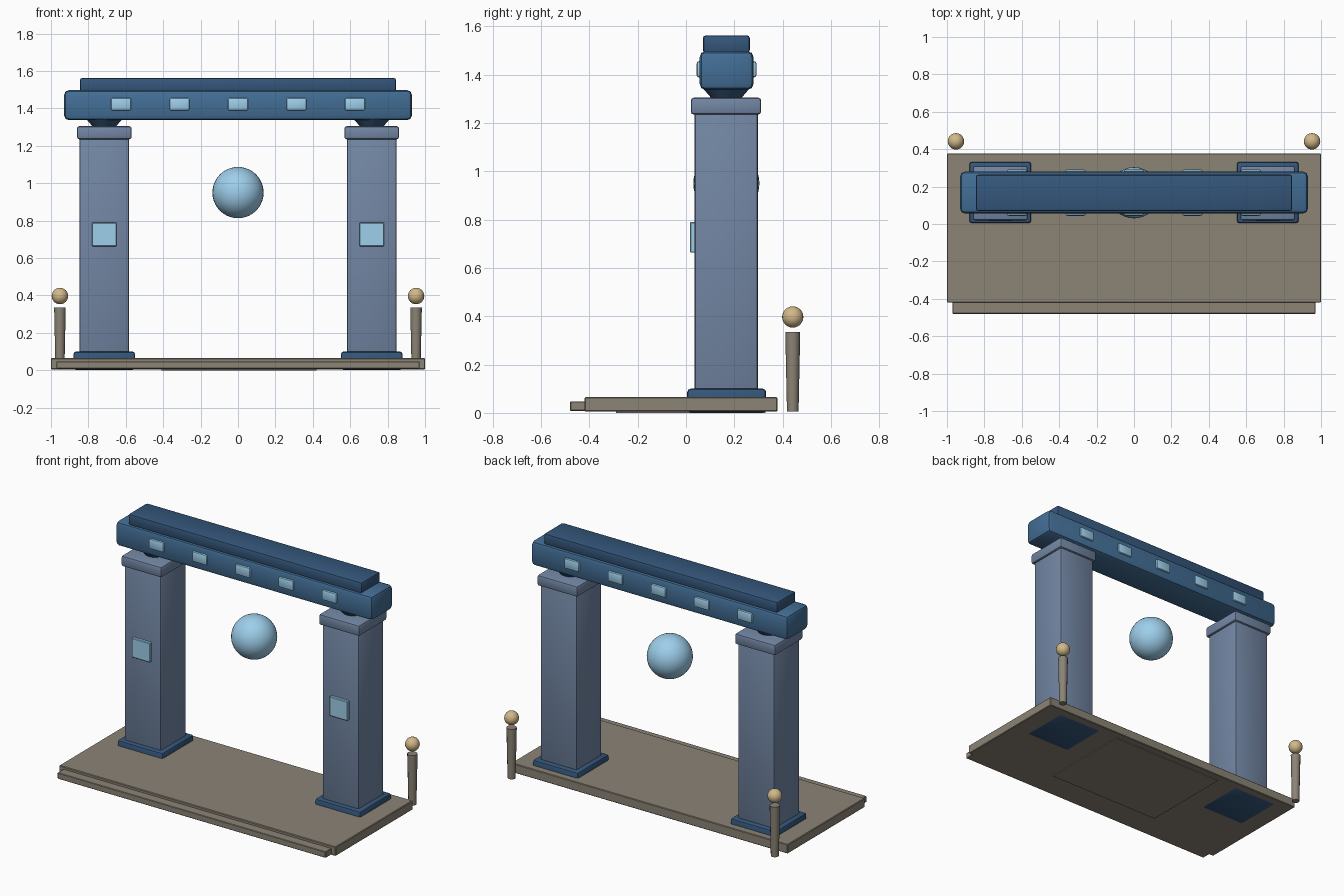
import bpy, bmesh
from mathutils import Matrix, Vector

if "Cube" in bpy.data.objects:
    bpy.data.objects.remove(bpy.data.objects["Cube"])


def material(name, rgb):
    m = bpy.data.materials.new(name)
    m.diffuse_color = (*rgb, 1)
    m.use_nodes = True
    m.node_tree.nodes["Principled BSDF"].inputs["Base Color"].default_value = m.diffuse_color
    return m


STONE = material("blue_grey_stone", (0.17, 0.24, 0.37))
BEAM = material("blue_beam", (0.055, 0.155, 0.30))
TRIM = material("dark_blue_trim", (0.035, 0.095, 0.20))
GLOW = material("pale_blue_glow", (0.34, 0.62, 0.83))
EARTH = material("warm_grey_floor", (0.26, 0.23, 0.18))
LAMP = material("tan_lamp", (0.64, 0.48, 0.25))


def finish(name, bm, mat, smooth=True):
    bmesh.ops.recalc_face_normals(bm, faces=bm.faces[:])
    me = bpy.data.meshes.new(name)
    bm.to_mesh(me)
    bm.free()
    me.materials.append(mat)
    ob = bpy.data.objects.new(name, me)
    bpy.context.collection.objects.link(ob)
    if smooth:
        bpy.ops.object.select_all(action='DESELECT')
        ob.select_set(True)
        bpy.context.view_layer.objects.active = ob
        bpy.ops.object.shade_smooth_by_angle(angle=0.6)
    return ob


def box(name, xs, ys, zs, mat, bevel=0.0, segments=2):
    lo, hi = Vector((xs[0], ys[0], zs[0])), Vector((xs[1], ys[1], zs[1]))
    bm = bmesh.new()
    bmesh.ops.create_cube(bm, size=1, matrix=Matrix.Translation((lo + hi) / 2)
                          @ Matrix.Diagonal((*(hi - lo), 1)))
    if bevel:
        bmesh.ops.bevel(bm, geom=bm.edges[:], offset=bevel, segments=segments,
                        profile=0.5, affect='EDGES')
    return finish(name, bm, mat, bool(bevel))


def cone(name, x, y, z0, z1, r0, r1, mat, sides):
    bm = bmesh.new()
    bmesh.ops.create_cone(bm, cap_ends=True, segments=sides, radius1=r0, radius2=r1,
                          depth=z1 - z0, matrix=Matrix.Translation((x, y, (z0 + z1) / 2)))
    return finish(name, bm, mat)


def ball(name, x, y, z, r, mat, u, v):
    bm = bmesh.new()
    bmesh.ops.create_uvsphere(bm, u_segments=u, v_segments=v, radius=r,
                              matrix=Matrix.Translation((x, y, z)))
    return finish(name, bm, mat)


# Floor slab, front step and the underside panel
box("floor_slab", (-1, 1), (-0.42, 0.378), (0.005, 0.065), EARTH, 0.004, 1)
box("front_step", (-0.97, 0.97), (-0.48, -0.40), (0.008, 0.048), EARTH, 0.003, 1)
box("under_panel", (-0.41, 0.42), (-0.29, 0.33), (0, 0.03), EARTH)

# Two mirrored pillars and lamp posts
for side, s in (("left", -1), ("right", 1)):
    def span(c, half):
        return (s * c - half, s * c + half)
    cx, cy = 0.715, 0.167
    box(side + "_pillar_base", span(cx, 0.165), (0.005, 0.332), (0.002, 0.1), TRIM, 0.014)
    box(side + "_pillar", span(cx, 0.132), (0.035, 0.298), (0.06, 1.25), STONE, 0.012)
    box(side + "_capital", span(cx, 0.146), (0.02, 0.311), (1.235, 1.305), STONE, 0.012)
    cone(side + "_neck", s * cx, cy, 1.295, 1.345, 0.055, 0.098, TRIM, 16)
    box(side + "_pillar_panel", span(cx, 0.066), (0.016, 0.05), (0.663, 0.79), GLOW, 0.004, 1)
    cone(side + "_lamp_post", s * 0.952, 0.442, 0.005, 0.335, 0.024, 0.031, EARTH, 12)
    ball(side + "_lamp", s * 0.952, 0.442, 0.397, 0.044, LAMP, 20, 12)

# Lintel with cap, and studs showing on both long faces
box("lintel", (-0.93, 0.93), (0.056, 0.28), (1.337, 1.498), BEAM, 0.026)
box("lintel_cap", (-0.845, 0.845), (0.07, 0.264), (1.49, 1.563), TRIM, 0.012)
for i in range(5):
    x = (i - 2) * 0.3125
    for face, ys in (("front", (0.044, 0.08)), ("back", (0.256, 0.292))):
        box(f"{face}_stud_{i + 1}", (x - 0.054, x + 0.054), ys, (1.389, 1.456), GLOW, 0.01)

# Floating orb in the gateway
ball("orb", 0, 0.167, 0.95, 0.137, GLOW, 32, 20)
